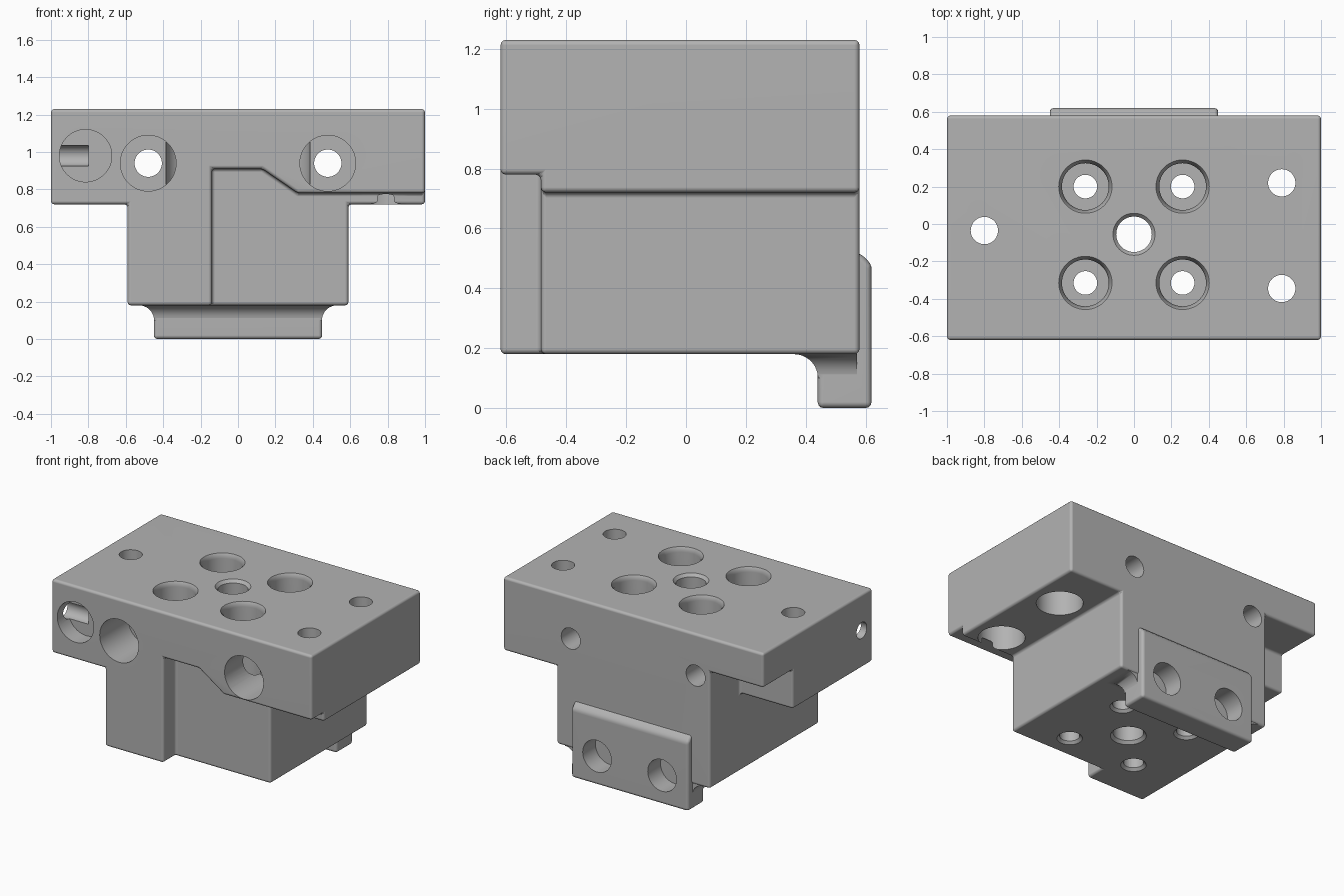
import bpy, bmesh, math
from mathutils import Matrix, Vector

cube = bpy.data.objects.get("Cube")
if cube:
    bpy.data.objects.remove(cube, do_unlink=True)

steel = bpy.data.materials.new("machined grey")
steel.use_nodes = True
GREY = (0.45, 0.45, 0.45, 1)
steel.diffuse_color = GREY
steel.node_tree.nodes["Principled BSDF"].inputs["Base Color"].default_value = GREY


def make(name, bm):
    bmesh.ops.recalc_face_normals(bm, faces=bm.faces)
    mesh = bpy.data.meshes.new(name)
    bm.to_mesh(mesh)
    bm.free()
    mesh.materials.append(steel)
    ob = bpy.data.objects.new(name, mesh)
    bpy.context.collection.objects.link(ob)
    return ob


def loft(name, rings):
    bm = bmesh.new()
    loops = [[bm.verts.new(p) for p in ring] for ring in rings]
    n = len(loops[0])
    for a, b in zip(loops, loops[1:]):
        for i in range(n):
            j = (i + 1) % n
            bm.faces.new((a[i], a[j], b[j], b[i]))
    bm.faces.new(loops[0])
    bm.faces.new(loops[-1])
    return make(name, bm)


def prism_y(name, profile, y0, y1):
    return loft(name, [[(x, y, z) for x, z in profile] for y in (y0, y1)])


def bore(start, end, r0, r1=None):
    """Round cutter running from start to end, tapered when r1 is given."""
    a, b = Vector(start), Vector(end)
    turn = (b - a).to_track_quat('Z', 'Y').to_matrix().to_4x4()
    bm = bmesh.new()
    bmesh.ops.create_cone(bm, cap_ends=True, segments=48, radius1=r0,
                          radius2=r0 if r1 is None else r1, depth=(b - a).length,
                          matrix=Matrix.Translation((a + b) / 2) @ turn)
    ob = make("bore_cutter", bm)
    ob.hide_render = True
    return ob


def apply(ob, mod):
    with bpy.context.temp_override(object=ob, active_object=ob):
        bpy.ops.object.modifier_apply(modifier=mod.name)


def combine(ob, other, operation):
    mod = ob.modifiers.new("combine", 'BOOLEAN')
    mod.operation, mod.solver, mod.object = operation, 'EXACT', other
    apply(ob, mod)
    bpy.data.objects.remove(other, do_unlink=True)


def round_edges(ob, width):
    mod = ob.modifiers.new("round", 'BEVEL')
    mod.width, mod.segments, mod.limit_method = width, 3, 'ANGLE'
    mod.angle_limit = math.radians(30)
    apply(ob, mod)


FRONT, BACK, TOP, BASE, FLANGE = -0.62, 0.58, 1.23, 0.18, 0.72

# T-shaped body
half = [(0.59, BASE), (0.59, FLANGE), (1, FLANGE), (1, TOP)]
body = prism_y("valve_body", half + [(-x, z) for x, z in reversed(half)], FRONT, BACK)

# stepped recess on the front, notch under the back of the right wing
combine(body, prism_y("recess_cutter", [(-0.14, -0.5), (-0.14, 0.91), (0.13, 0.91),
        (0.32, 0.78), (1.5, 0.78), (1.5, -0.5)], -1, -0.485), 'DIFFERENCE')
combine(body, prism_y("notch_cutter", [(-1.5, 0.5), (-1.5, 0.99), (-0.59, 0.99),
        (-0.59, 0.5)], 0.255, 1), 'DIFFERENCE')
round_edges(body, 0.018)

# rear port plate with a chamfered top, and its flared root
side = [(0.44, 0), (0.62, 0), (0.62, 0.48), (0.58, 0.52), (0.44, 0.52)]
plate = loft("port_plate", [[(x, y, z) for y, z in side] for x in (-0.45, 0.45)])
round_edges(plate, 0.02)
combine(body, plate, 'UNION')
rings = []
R = 0.08
for k in range(10):
    t = math.radians(10 * k)
    d = R * (1 - math.cos(t)) - 0.001
    z = 0.1 + R * math.sin(t)
    rings.append([(-0.45 - d, 0.44 - d, z), (0.45 + d, 0.44 - d, z),
                  (0.45 + d, 0.572, z), (-0.45 - d, 0.572, z)])
rings.append([(x, y, 0.22) for x, y, z in rings[-1]])
combine(body, loft("flared_root", rings), 'UNION')

# vertical ports: chamfered socket above, narrow passage below
cutters = []
for x in (-0.26, 0.26):
    for y in (-0.315, 0.2):
        cutters += [bore((x, y, 0.6), (x, y, 1.3), 0.125),
                    bore((x, y, 1.2), (x, y, 1.26), 0.125, 0.16),
                    bore((x, y, 0.1), (x, y, 0.7), 0.063),
                    bore((x, y, 0.16), (x, y, 0.2), 0.1, 0.06)]

# central passage
cutters += [bore((0, -0.055, 0.1), (0, -0.055, 1.3), 0.095),
            bore((0, -0.055, 1.21), (0, -0.055, 1.25), 0.095, 0.13),
            bore((0, -0.055, 0.16), (0, -0.055, 0.2), 0.13, 0.095)]

# mounting holes in the wings, counterbored from below
for x, y in ((0.79, 0.22), (0.79, -0.345), (-0.8, -0.035)):
    cutters += [bore((x, y, 0.5), (x, y, 1.3), 0.073),
                bore((x, y, 0.5), (x, y, 0.95), 0.147)]

# front-to-back bolt holes and rear plate ports
for s in (-1, 1):
    cutters += [bore((s * 0.48, -1, 0.94), (s * 0.48, 1, 0.94), 0.073),
                bore((s * 0.48, -1, 0.94), (s * 0.48, -0.31, 0.94), 0.149),
                bore((s * 0.25, 0.48, 0.2), (s * 0.25, 0.8, 0.2), 0.11)]

# shallow front pocket with a cross drilling to the right side
cutters += [bore((-0.815, -1, 0.98), (-0.815, -0.5, 0.98), 0.14),
            bore((-1.2, -0.5, 0.98), (-0.8, -0.5, 0.98), 0.056)]
for cutter in cutters:
    combine(body, cutter, 'DIFFERENCE')

# smooth rounded edges, flat main faces
bpy.ops.object.select_all(action='DESELECT')
body.select_set(True)
bpy.context.view_layer.objects.active = body
bpy.ops.object.shade_smooth_by_angle(angle=math.radians(35))
weighted = body.modifiers.new("weighted_normals", 'WEIGHTED_NORMAL')
weighted.keep_sharp = True
